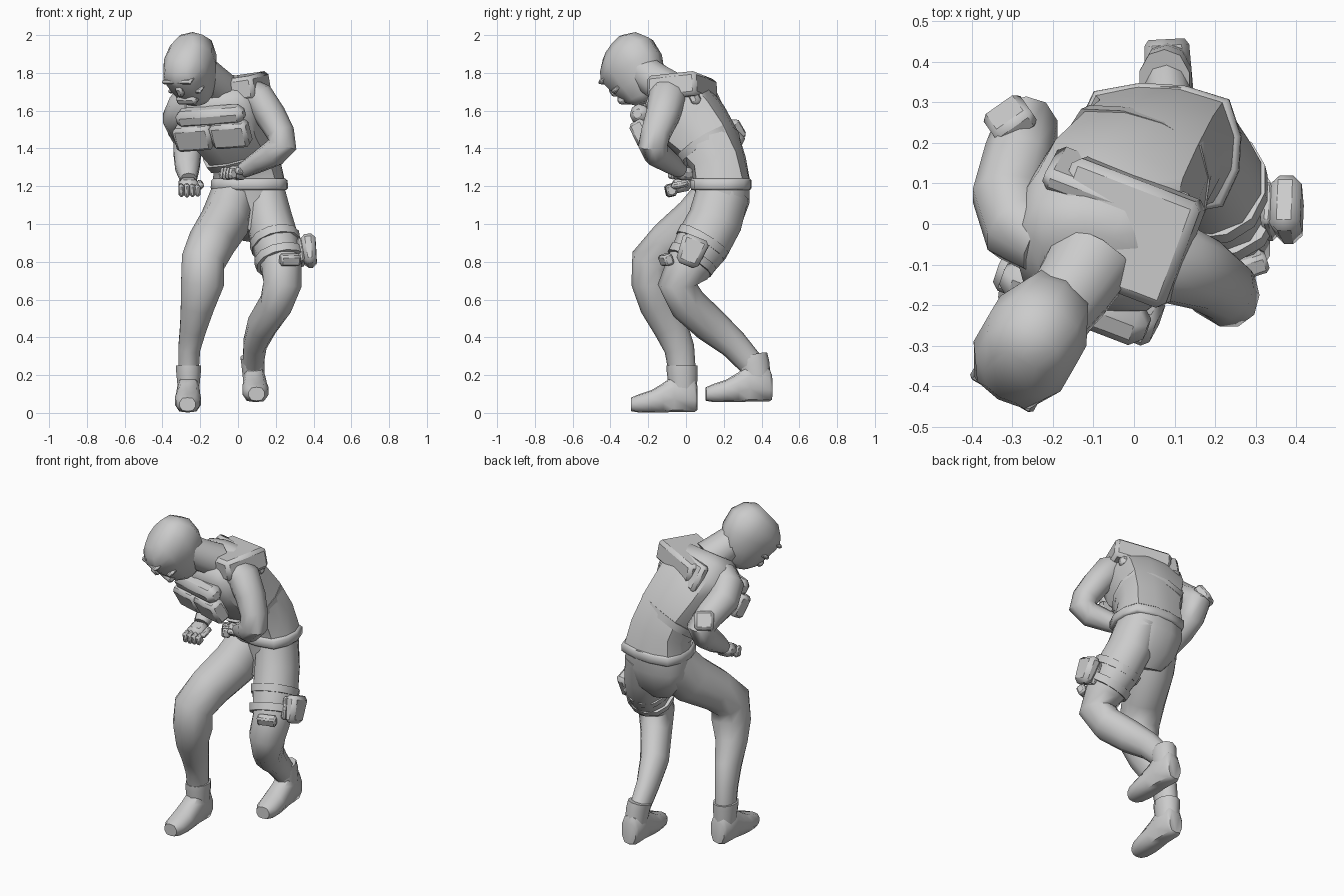
import bpy, bmesh
from math import sin, cos, pi, radians
from mathutils import Vector, Euler, Matrix


def add_mesh(name, bm, matrix=None):
    bmesh.ops.recalc_face_normals(bm, faces=bm.faces)
    me = bpy.data.meshes.new(name)
    bm.to_mesh(me)
    bm.free()
    ob = bpy.data.objects.new(name, me)
    bpy.context.collection.objects.link(ob)
    if matrix:
        ob.matrix_world = matrix
    return ob


def loft(name, rings, side=(1, 0, 0), side_end=None, n=10, p=2.2, matrix=None, axis=None):
    """Skin superellipse rings (x, y, z, half width, half depth) along their path."""
    bm = bmesh.new()
    c = [Vector(r[:3]) for r in rings]
    s0, s1 = Vector(side), Vector(side_end or side)
    loops = []
    for i, r in enumerate(rings):
        t = Vector(axis) if axis else (c[min(i + 1, len(c) - 1)] - c[max(i - 1, 0)]).normalized()
        s = s0.lerp(s1, i / (len(c) - 1))
        s = (s - t * s.dot(t)).normalized()
        d = t.cross(s)
        loop = []
        for k in range(n):
            a = 2 * pi * (k + 0.5) / n
            u, v = cos(a), sin(a)
            q = (abs(u) ** p + abs(v) ** p) ** (-1 / p)
            loop.append(bm.verts.new(c[i] + s * (u * q * r[3]) + d * (v * q * r[4])))
        loops.append(loop)
    for A, B in zip(loops, loops[1:]):
        for k in range(n):
            bm.faces.new((A[k], A[(k + 1) % n], B[(k + 1) % n], B[k]))
    bm.faces.new(loops[0])
    bm.faces.new(loops[-1])
    return add_mesh(name, bm, matrix)


def frame(loc, rot, scale=1.0):
    return (Matrix.Translation(loc) @ Euler([radians(a) for a in rot]).to_matrix().to_4x4()
            @ Matrix.Scale(scale, 4))


def box(name, m, loc, size, bevel=0.012, taper=1.0):
    bm = bmesh.new()
    bmesh.ops.create_cube(bm, size=1)
    for v in bm.verts:
        k = taper if v.co.z < 0 else 1
        v.co = Vector((v.co.x * size[0] * k, v.co.y * size[1] * k, v.co.z * size[2])) + Vector(loc)
    ob = add_mesh(name, bm, m)
    if bevel:
        mod = ob.modifiers.new("bevel", 'BEVEL')
        mod.width = bevel
        mod.segments = 1
    return ob


# Torso: leaning forward and twisted toward -x
loft("torso", [
    (.055, .19, 1.20, .195, .15), (.045, .175, 1.32, .175, .142), (.005, .125, 1.42, .185, .162),
    (-.05, .045, 1.52, .205, .185), (-.085, -.03, 1.62, .215, .18), (-.10, -.08, 1.70, .19, .15),
    (-.105, -.105, 1.74, .13, .10)], (1, -.05, 0), (.9, -.34, .2), n=12, p=3.4)

# Vest panels
chest = frame((-.085, -.03, 1.60), (28, -4, -21))
for i, sx in enumerate((-1, 1)):
    box(f"chest_plate_{i}", chest, (sx * .104 - .005, -.195, -.045), (.206, .09, .14), .018)
box("upper_chest_panel", chest, (0, -.165, .055), (.38, .1, .1), .03)
box("vest_yoke", frame((-.03, -.02, 1.712), (6, -8, -21)), (0, 0, 0), (.34, .28, .13), .02)
box("back_panel", chest, (.01, .15, .03), (.36, .06, .17), .018)
loft("vest_hem", [(.015, .14, 1.375, .185, .16), (.0, .12, 1.41, .195, .172)], (1, -.15, 0), n=12, p=3.4)

# Neck and hooded head
loft("neck", [(-.10, -.08, 1.71, .11, .10), (-.15, -.16, 1.76, .10, .095), (-.21, -.24, 1.82, .09, .09)],
     (.87, -.5, 0))
head = frame((-.25, -.285, 1.825), (37, 0, -30))
loft("hooded_head", [
    (0, -.045, -.195, .05, .055), (0, -.035, -.165, .078, .10), (0, -.015, -.09, .105, .15),
    (0, .0, -.01, .125, .175), (0, .0, .055, .126, .178), (0, -.01, .11, .105, .145),
    (0, -.02, .15, .065, .09)], n=10, p=2.6, matrix=head)
box("brow_band", head, (0, -.145, .03), (.18, .06, .025), .01)
box("mouth_guard", head, (0, -.125, -.11), (.12, .06, .05), .014)
box("nose", head, (0, -.165, -.03), (.04, .035, .06), .012)
for i, sx in enumerate((-1, 1)):
    box(f"cheek_strap_{i}", head, (sx * .07, -.105, -.06), (.06, .06, .022), .008)

# Arms: left one clutches the stomach, right elbow points back
loft("left_arm", [
    (.02, -.09, 1.71, .09, .08), (.11, -.10, 1.665, .10, .088), (.175, -.125, 1.57, .09, .082),
    (.225, -.16, 1.48, .08, .075), (.235, -.175, 1.42, .08, .078), (.19, -.155, 1.375, .072, .072),
    (.11, -.09, 1.33, .06, .058), (.03, -.03, 1.285, .042, .042)], (0, 1, 0))
loft("right_arm", [
    (-.22, -.05, 1.66, .08, .08), (-.285, -.01, 1.62, .09, .10), (-.31, .07, 1.56, .09, .095),
    (-.285, .17, 1.50, .085, .08), (-.265, .23, 1.44, .08, .085), (-.268, .19, 1.37, .075, .075),
    (-.268, .10, 1.30, .066, .062), (-.262, .01, 1.235, .045, .042)])
box("elbow_pad", frame((-.305, .255, 1.50), (35, 0, 35)), (0, 0, 0), (.11, .06, .11), .015)


# Fists: local -y is the knuckle direction
def fist(name, m):
    box(name + "_palm", m, (0, 0, 0), (.085, .085, .06), .018)
    for k in range(4):
        box(f"{name}_finger_{k}", m, (-.036 + k * .024, -.05, -.012), (.023, .045, .058 - .004 * abs(k - 1)), .008)
    box(name + "_thumb", m, (.05, -.01, .005), (.03, .075, .03), .01)


fist("left_fist", frame((-.005, -.01, 1.27), (-10, 0, -55), 1.1))
fist("right_fist", frame((-.262, -.025, 1.205), (12, 0, 5), 1.2))

# Pelvis and belt
loft("pelvis", [(.055, .19, 1.23, .192, .15), (.055, .195, 1.12, .20, .142),
                (.06, .175, 1.02, .18, .12), (.045, .14, .94, .10, .08)], n=12, p=2.8)
loft("belt", [(.06, .185, 1.18, .195, .152), (.06, .185, 1.19, .203, .16),
              (.06, .185, 1.23, .201, .16), (.06, .185, 1.24, .19, .15)], (1, -.06, 0), n=12, p=3.6)

# Legs
loft("right_leg", [
    (-.02, .19, 1.16, .12, .14), (-.07, .07, 1.01, .13, .145), (-.14, -.08, .90, .125, .125),
    (-.185, -.175, .80, .118, .12), (-.188, -.18, .69, .118, .11), (-.215, -.145, .57, .092, .10),
    (-.238, -.08, .45, .072, .092), (-.258, -.035, .34, .06, .08), (-.262, -.02, .22, .056, .072)])
loft("left_leg", [
    (.14, .195, 1.17, .11, .14), (.165, .155, 1.02, .125, .145), (.20, .085, .89, .128, .145),
    (.23, .01, .77, .11, .12), (.235, -.045, .68, .105, .105), (.20, .01, .575, .088, .10),
    (.128, .13, .465, .08, .095), (.09, .25, .365, .064, .078), (.08, .345, .26, .056, .068)])

# Boots
loft("right_boot_shaft", [(-.262, -.02, .25, .068, .082), (-.262, -.02, .22, .068, .082),
                          (-.262, -.015, .10, .056, .072)], n=10)
loft("left_boot_shaft", [(.075, .35, .30, .064, .082), (.08, .36, .26, .064, .082),
                         (.085, .382, .14, .056, .072)], n=10)
foot = [(0, .06, .08, .045, .065), (0, .045, .095, .056, .09), (0, -.06, .105, .06, .10),
        (0, -.12, .08, .064, .078), (0, -.18, .062, .07, .06), (0, -.25, .05, .062, .048),
        (0, -.29, .045, .042, .036)]
loft("right_boot_foot", foot, p=3, axis=(0, -1, 0), matrix=frame((-.262, 0, 0), (0, 0, -1)))
loft("left_boot_foot", foot, p=3, axis=(0, -1, 0), matrix=frame((.083, .395, .055), (0, 0, 3)))

# Thigh straps, holster and pouch
for i, (x, y, z) in enumerate(((.198, .085, .90), (.222, .03, .81))):
    d = Vector((.02, -.045, -.075)).normalized() * .022
    c = Vector((x, y, z))
    loft(f"thigh_strap_{i}", [(*(c - d), .136, .15 - i * .012), (*(c + d), .132, .146 - i * .012)], n=12)
holster = frame((.378, .03, .855), (-22, -6, 0))
box("holster", holster, (0, 0, 0), (.08, .15, .16), .022, .8)
box("holster_mount", holster, (-.045, 0, 0), (.03, .11, .13), .01)
box("thigh_pouch", frame((.275, -.105, .81), (20, 0, 18)), (0, 0, 0), (.11, .05, .06), .01)

# Smooth shading with crisp edges
bpy.ops.object.select_all(action='SELECT')
bpy.context.view_layer.objects.active = bpy.data.objects["torso"]
bpy.ops.object.shade_smooth_by_angle(angle=radians(52))
